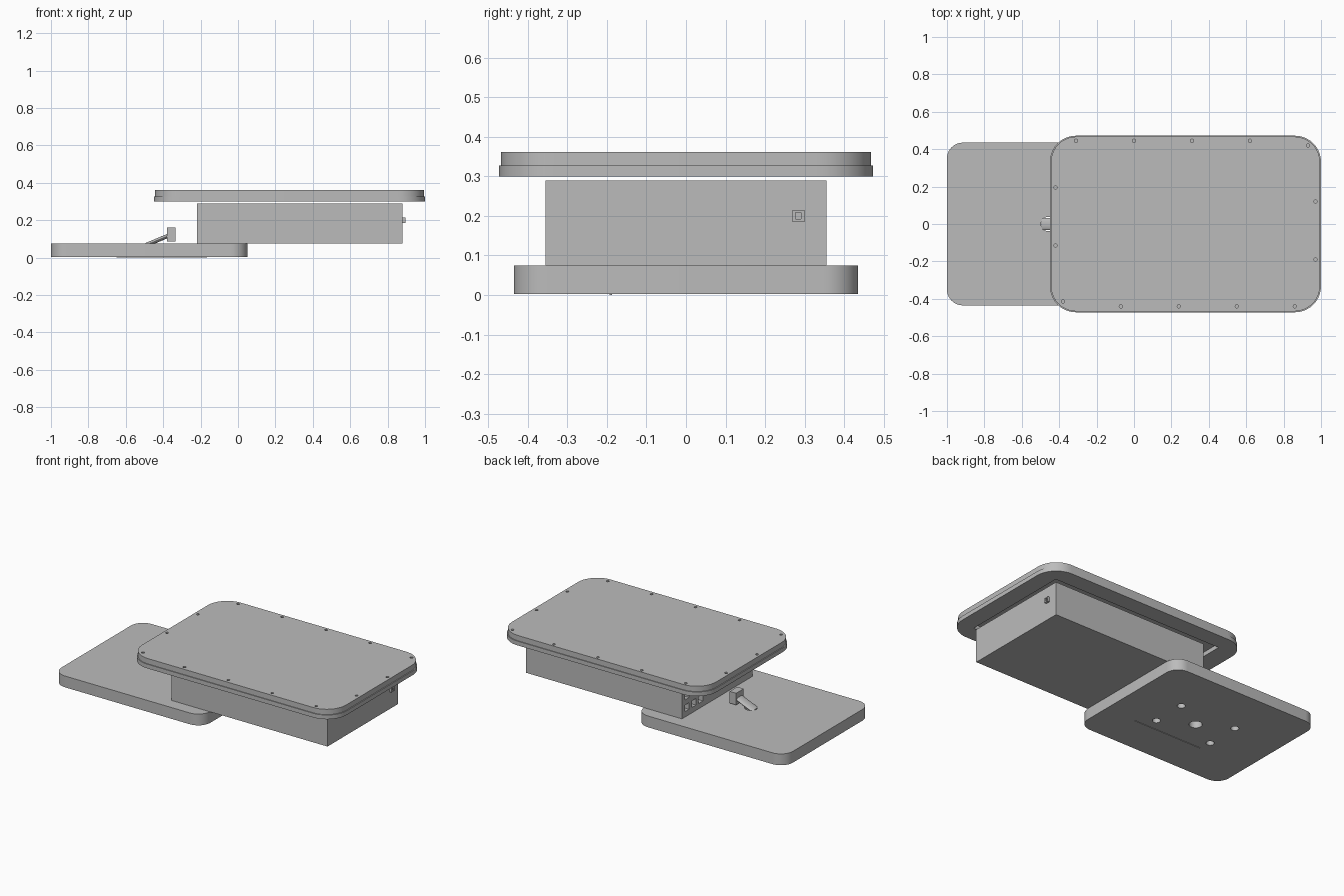
import bpy, bmesh, math
from mathutils import Matrix, Vector

if "Cube" in bpy.data.objects:
    bpy.data.objects.remove(bpy.data.objects["Cube"], do_unlink=True)

grey = bpy.data.materials.new("plain grey")
grey.use_nodes = True
colour = (0.5, 0.5, 0.5, 1)
grey.diffuse_color = colour
bsdf = next(n for n in grey.node_tree.nodes if n.type == 'BSDF_PRINCIPLED')
bsdf.inputs["Base Color"].default_value = colour


def finish(bm, name):
    bmesh.ops.recalc_face_normals(bm, faces=bm.faces)
    mesh = bpy.data.meshes.new(name)
    bm.to_mesh(mesh)
    bm.free()
    mesh.materials.append(grey)
    obj = bpy.data.objects.new(name, mesh)
    bpy.context.collection.objects.link(obj)
    return obj


def slab(bm, x0, x1, y0, y1, z0, z1, radius=0.0, steps=10):
    """Rectangular prism with optional rounded vertical corners."""
    if radius:
        pts = []
        centres = [(x1 - radius, y1 - radius), (x0 + radius, y1 - radius),
                   (x0 + radius, y0 + radius), (x1 - radius, y0 + radius)]
        for q, (cx, cy) in enumerate(centres):
            for i in range(steps + 1):
                a = math.pi / 2 * (q + i / steps)
                pts.append((cx + radius * math.cos(a), cy + radius * math.sin(a)))
    else:
        pts = [(x1, y1), (x0, y1), (x0, y0), (x1, y0)]
    low = [bm.verts.new((x, y, z0)) for x, y in pts]
    high = [bm.verts.new((x, y, z1)) for x, y in pts]
    bm.faces.new(low[::-1])
    bm.faces.new(high)
    for i in range(len(pts)):
        j = (i + 1) % len(pts)
        bm.faces.new((low[i], low[j], high[j], high[i]))


def pin(bm, x, y, z0, z1, radius, sides=24):
    bmesh.ops.create_cone(bm, cap_ends=True, segments=sides, radius1=radius,
                          radius2=radius, depth=z1 - z0,
                          matrix=Matrix.Translation((x, y, (z0 + z1) / 2)))


def make_slab(name, *args):
    bm = bmesh.new()
    slab(bm, *args)
    return finish(bm, name)


def cut(obj, bm):
    """Subtract the cutter mesh and remove the cutter."""
    cutter = finish(bm, "cutter")
    cutter.hide_render = True
    mod = obj.modifiers.new("cut", 'BOOLEAN')
    mod.operation, mod.solver, mod.object = 'DIFFERENCE', 'EXACT', cutter
    bpy.context.view_layer.objects.active = obj
    bpy.ops.object.modifier_apply(modifier=mod.name)
    bpy.data.objects.remove(cutter, do_unlink=True)


# Base plate with a cable hole and four blind mounting holes underneath
base = make_slab("base_plate", -1.0, 0.05, -0.435, 0.435, 0.003, 0.075, 0.085)
bm = bmesh.new()
pin(bm, -0.46, 0, -0.05, 0.12, 0.038)
for sx in (-1, 1):
    for sy in (-1, 1):
        pin(bm, -0.46 + sx * 0.2, sy * 0.11, -0.05, 0.05, 0.024)
cut(base, bm)
strip = make_slab("base_strip", -0.65, -0.165, -0.193, -0.187, 0, 0.004)

# Housing box with a port grid on its -x end
box = make_slab("housing_box", -0.22, 0.88, -0.355, 0.355, 0.075, 0.266)
bm = bmesh.new()
for y in (0.305, 0.235, 0.165):
    for z in (0.13, 0.205):
        slab(bm, -0.3, -0.17, y - 0.021, y + 0.021, z - 0.021, z + 0.021)
cut(box, bm)
cover = make_slab("housing_cover", -0.22, 0.88, -0.355, 0.355, 0.266, 0.29)

# Small socket on the +x end
socket = make_slab("side_socket", 0.87, 0.895, 0.269, 0.299, 0.185, 0.215)
bm = bmesh.new()
slab(bm, 0.885, 0.92, 0.277, 0.291, 0.192, 0.208)
cut(socket, bm)

# Rim frame under the top panel, open in the middle
frame = make_slab("rim_frame", -0.45, 1.0, -0.472, 0.472, 0.30, 0.327, 0.14)
bm = bmesh.new()
slab(bm, -0.325, 0.89, -0.365, 0.365, 0.25, 0.40)
cut(frame, bm)

# Top panel with screw holes around the edge
panel = make_slab("top_panel", -0.444, 0.994, -0.467, 0.467, 0.327, 0.361, 0.136)
spots = [(x, 0.445) for x in (-0.31, 0, 0.31, 0.62)]
spots += [(x, -0.44) for x in (-0.07, 0.24, 0.55, 0.86)]
spots += [(0.93, 0.42), (-0.38, -0.415), (0.97, 0.12), (0.97, -0.19),
          (-0.42, 0.195), (-0.42, -0.115)]
bm = bmesh.new()
for x, y in spots:
    pin(bm, x, y, 0.34, 0.40, 0.009, 12)
cut(panel, bm)

# Plug block and the flat cable rising from the base hole
plug = make_slab("plug_block", -0.38, -0.335, -0.038, 0.038, 0.085, 0.16)
start, end = Vector((-0.49, 0, 0.068)), Vector((-0.36, 0, 0.122))
way = end - start
turn = way.to_track_quat('Z', 'Y').to_matrix().to_4x4()
bm = bmesh.new()
bmesh.ops.create_cone(bm, cap_ends=True, segments=32, radius1=1, radius2=1, depth=way.length,
                      matrix=Matrix.Diagonal((0.011, 0.033, 1, 1)))
tilt = Matrix.Rotation(math.atan2(way.x, way.z), 4, 'Y')
bm.transform(Matrix.Translation((start + end) / 2) @ tilt)
cable = finish(bm, "cable")

# Smooth the rounded sides and keep the hard edges
for obj in bpy.context.view_layer.objects:
    obj.select_set(False)
for obj in (base, frame, panel, cable):
    obj.select_set(True)
bpy.context.view_layer.objects.active = base
bpy.ops.object.shade_smooth_by_angle(angle=math.radians(30))
